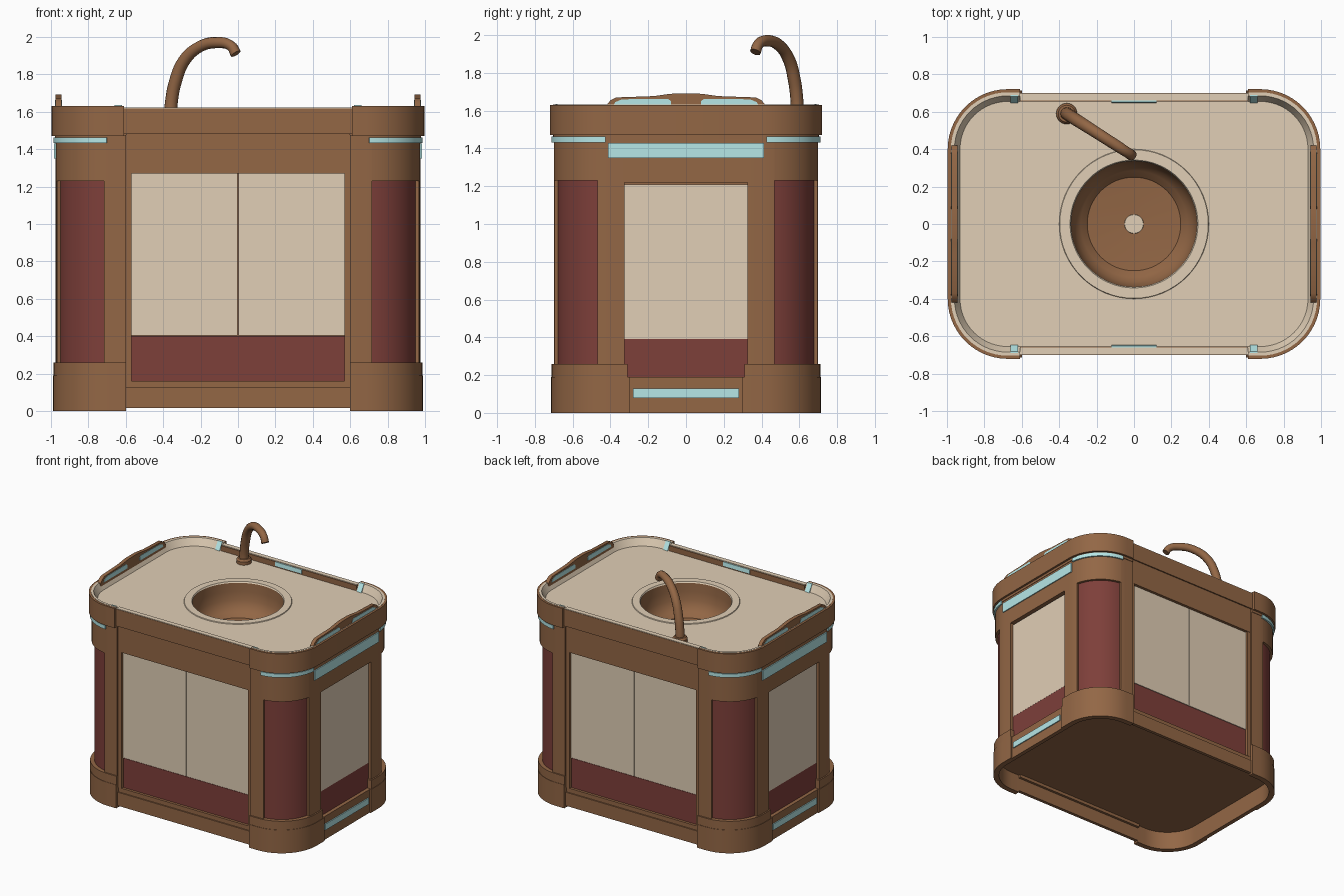
import bpy, bmesh, math
from mathutils import Vector

if "Cube" in bpy.data.objects:
    bpy.data.objects.remove(bpy.data.objects["Cube"])

def material(name, rgb):
    m = bpy.data.materials.new(name)
    m.diffuse_color = (*rgb, 1)
    m.use_nodes = True
    m.node_tree.nodes["Principled BSDF"].inputs["Base Color"].default_value = m.diffuse_color
    return m

BROWN = material("brown wood", (0.292, 0.135, 0.060))
CREAM = material("cream", (0.75, 0.62, 0.465))
RED = material("dark red", (0.208, 0.050, 0.042))
CYAN = material("pale cyan", (0.48, 0.82, 0.82))

# Rounded cabinet outline: quarter path from front centre to right-side centre
XC, YC, R = 0.675, 0.40, 0.30
F = lambda x: x / XC                 # position on the straight front
A = lambda deg: 1 + deg / 90         # position on the corner arc
S = lambda y: 2 + (YC - y) / YC      # position on the straight side

def point(t, off):
    if t <= 1:
        return Vector((t * XC, -YC - R - off))
    if t >= 2:
        return Vector((XC + R + off, -YC * (3 - t)))
    a = (t - 1) * math.pi / 2
    return Vector((XC + (R + off) * math.sin(a), -YC - (R + off) * math.cos(a)))

def stops(t0, t1):
    ts = [0] + [1 + i / 14 for i in range(15)] + [3]
    return [t0] + [t for t in ts if t0 + 1e-4 < t < t1 - 1e-4] + [t1]

def finish(name, verts, faces, mat, mirror=(0, 0), fix=False):
    me = bpy.data.meshes.new(name)
    me.from_pydata([tuple(v) for v in verts], [], faces)
    if fix:
        bm = bmesh.new()
        bm.from_mesh(me)
        bmesh.ops.recalc_face_normals(bm, faces=bm.faces)
        bm.to_mesh(me)
        bm.free()
    me.materials.append(mat)
    me.shade_smooth()
    me.set_sharp_from_angle(angle=math.radians(32))
    ob = bpy.data.objects.new(name, me)
    bpy.context.collection.objects.link(ob)
    if any(mirror):
        m = ob.modifiers.new("mirror", 'MIRROR')
        m.use_axis = (bool(mirror[0]), bool(mirror[1]), False)
    return ob

def slab(name, mat, t0, t1, z0, z1, outer, inner=-0.05, inner_top=None):
    """Curved slab following the outline, repeated in all four quarters."""
    top = inner if inner_top is None else inner_top
    verts, faces = [], []
    ts = stops(t0, t1)
    for t in ts:
        for off, z in ((inner, z0), (outer, z0), (outer, z1), (top, z1)):
            verts.append((*point(t, off), z))
    for i in range(len(ts) - 1):
        for j in range(4):
            k = (j + 1) % 4
            faces.append((4*i + k, 4*i + j, 4*i + 4 + j, 4*i + 4 + k))
    if t0 > 0:
        faces.append((0, 1, 2, 3))
    if t1 < 3:
        n = len(verts)
        faces.append((n - 1, n - 2, n - 3, n - 4))
    return finish(name, verts, faces, mat, (1, 1))

def plate(name, mat, z, off, hole=0, down=False):
    """Flat sheet inside the outline, with an optional round hole."""
    verts = [(*point(t, off), z) for t in stops(0, 3)]
    n = 16 if hole else 0
    for i in range(n + 1):
        a = i / max(n, 1) * math.pi / 2
        verts.append((hole * math.cos(a), -hole * math.sin(a), z))
    face = list(range(len(verts)))
    return finish(name, verts, [face[::-1] if down else face], mat, (1, 1))

def lathe(name, mat, profile, centre=(0, 0), n=64):
    """Spin (radius, z) points; listed so that surfaces face up and outward."""
    verts, faces = [], []
    for r, z in profile:
        for i in range(n):
            a = 2 * math.pi * i / n
            verts.append((centre[0] + r * math.cos(a), centre[1] + r * math.sin(a), z))
    for k in range(len(profile) - 1):
        for i in range(n):
            j = (i + 1) % n
            faces.append((k*n + i, k*n + j, k*n + n + j, k*n + n + i))
    return finish(name, verts, faces, mat)

def prism(name, mat, x0, x1, prof, mirror):
    """Side-view (y, z) outline extruded along x."""
    n = len(prof)
    verts = [(x, y, z) for x in (x0, x1) for y, z in prof]
    faces = [list(range(n)), list(range(n, 2 * n))[::-1]]
    faces += [(i, (i + 1) % n, n + (i + 1) % n, n + i) for i in range(n)]
    return finish(name, verts, faces, mat, mirror, fix=True)

# Inner carcass and floor
slab("carcass", BROWN, 0, 3, 0.15, 1.5, -0.045, -0.06)
plate("underside", BROWN, 0.15, -0.02, down=True)

# Plinth
slab("corner_plinth", BROWN, F(.6), S(.30), 0, 0.19, 0.014, -0.03)
slab("corner_plinth_step", BROWN, F(.6), S(.31), 0.19, 0.26, 0.011)
slab("side_plinth", BROWN, S(.30), 3, 0, 0.19, 0.004, -0.03)
slab("front_plinth", BROWN, 0, F(.6), 0.015, 0.125, -0.004, -0.03)
slab("front_plinth_ledge", BROWN, 0, F(.6), 0.125, 0.16, -0.014)
slab("side_plinth_strip", CYAN, S(.28), 3, 0.08, 0.13, 0.012, 0.0)

# Posts and headers
slab("front_post", BROWN, F(.6), A(8), 0.26, 1.45, 0)
slab("door_frame", BROWN, F(.57), F(.6), 0.16, 1.28, -0.012)
slab("door_header", BROWN, 0, F(.6), 1.27, 1.48, -0.010)
slab("side_post", BROWN, A(77), S(.325), 0.19, 1.45, 0)
slab("corner_header", BROWN, A(8), A(77), 1.23, 1.45, 0)
slab("side_header", BROWN, S(.325), 3, 1.22, 1.45, 0)
slab("upper_belt", BROWN, F(.6), 3, 1.45, 1.475, 0.004)

# Panels and doors
slab("corner_panel", RED, A(8), A(77), 0.26, 1.23, -0.02)
slab("front_lower_panel", RED, 0, F(.57), 0.16, 0.40, -0.035)
slab("door", CREAM, F(.003), F(.57), 0.403, 1.27, -0.033)
slab("side_lower_panel", RED, S(.325), 3, 0.19, 0.39, -0.025)
slab("side_panel", CREAM, S(.325), 3, 0.39, 1.21, -0.024)

# Worktop height
Z = 1.575

# Pale strips
slab("corner_strip", CYAN, A(5), A(85), 1.432, 1.462, 0.012, -0.01)
slab("side_strip", CYAN, S(.41), 3, 1.35, 1.43, 0.008, -0.01)
slab("rim_strip", CYAN, 0, F(.12), 1.585, 1.618, -0.035, -0.053, -0.049)
slab("rim_end_strip", CYAN, F(.62), F(.66), Z, 1.635, -0.01, -0.054, -0.018)

# Rim around the worktop
slab("rim", BROWN, F(.61), 3, 1.47, 1.63, 0.021, -0.005)
slab("front_rim", BROWN, 0, F(.61), 1.48, 1.618, 0.0, -0.045)
slab("front_rim_cap", CREAM, 0, F(.61), 1.617, 1.623, -0.002, -0.04)
slab("rim_lining", CREAM, F(.61), 3, Z - 0.01, 1.632, 0.004, -0.05, -0.015)

# Worktop with sink
plate("worktop", CREAM, Z, -0.02, hole=0.34)
lathe("sink_lip", CREAM, [(0.40, Z), (0.397, Z + 0.006), (0.342, Z + 0.006), (0.336, Z - 0.004)])
lathe("sink_bowl", BROWN, [(0.342, Z + 0.004), (0.338, 1.50), (0.33, 1.43), (0.31, 1.385),
                           (0.285, 1.355), (0.255, 1.332), (0.25, 1.325), (0.15, 1.318), (0.04, 1.315)])
lathe("sink_drain", CREAM, [(0.052, 1.313), (0.05, 1.32), (0.0005, 1.32)], n=24)

# Side rails with slots
half = [(0.42, 1.55), (0.42, 1.63), (0.40, 1.655), (0.37, 1.67), (0.17, 1.677), (0.10, 1.687), (0.05, 1.692)]
prism("side_rail", BROWN, 0.945, 0.975, half + [(-y, z) for y, z in reversed(half)], (1, 0))
slot = [(0.08, 1.625), (0.08, 1.65), (0.095, 1.663), (0.34, 1.66), (0.375, 1.645), (0.385, 1.625)]
prism("rail_slot", CYAN, 0.942, 0.978, slot, (1, 1))

# Tap: flange and curved spout
lathe("tap_flange", BROWN, [(0.056, Z), (0.056, 1.60), (0.045, 1.615), (0.0005, 1.62)], (-0.36, 0.59), 28)
path = [(-0.36, 1.58, 0.036), (-0.355, 1.66, 0.034), (-0.335, 1.76, 0.034), (-0.29, 1.87, 0.033),
        (-0.21, 1.945, 0.031), (-0.11, 1.97, 0.030), (-0.035, 1.95, 0.028), (-0.012, 1.91, 0.029)]
cu = bpy.data.curves.new("tap_spout", 'CURVE')
cu.dimensions = '3D'
cu.bevel_depth = 1.0
cu.bevel_resolution = 4
cu.resolution_u = 6
cu.use_fill_caps = True
sp = cu.splines.new('BEZIER')
sp.bezier_points.add(len(path) - 1)
for p, (x, z, r) in zip(sp.bezier_points, path):
    p.co = (x, 0.59 - (x + 0.36) * 0.64, z)
    p.radius = r
    p.handle_left_type = p.handle_right_type = 'AUTO'
sp.use_smooth = True
cu.materials.append(BROWN)
tap = bpy.data.objects.new("tap_spout", cu)
bpy.context.collection.objects.link(tap)
bpy.context.view_layer.objects.active = tap
tap.select_set(True)
bpy.ops.object.convert(target='MESH')
